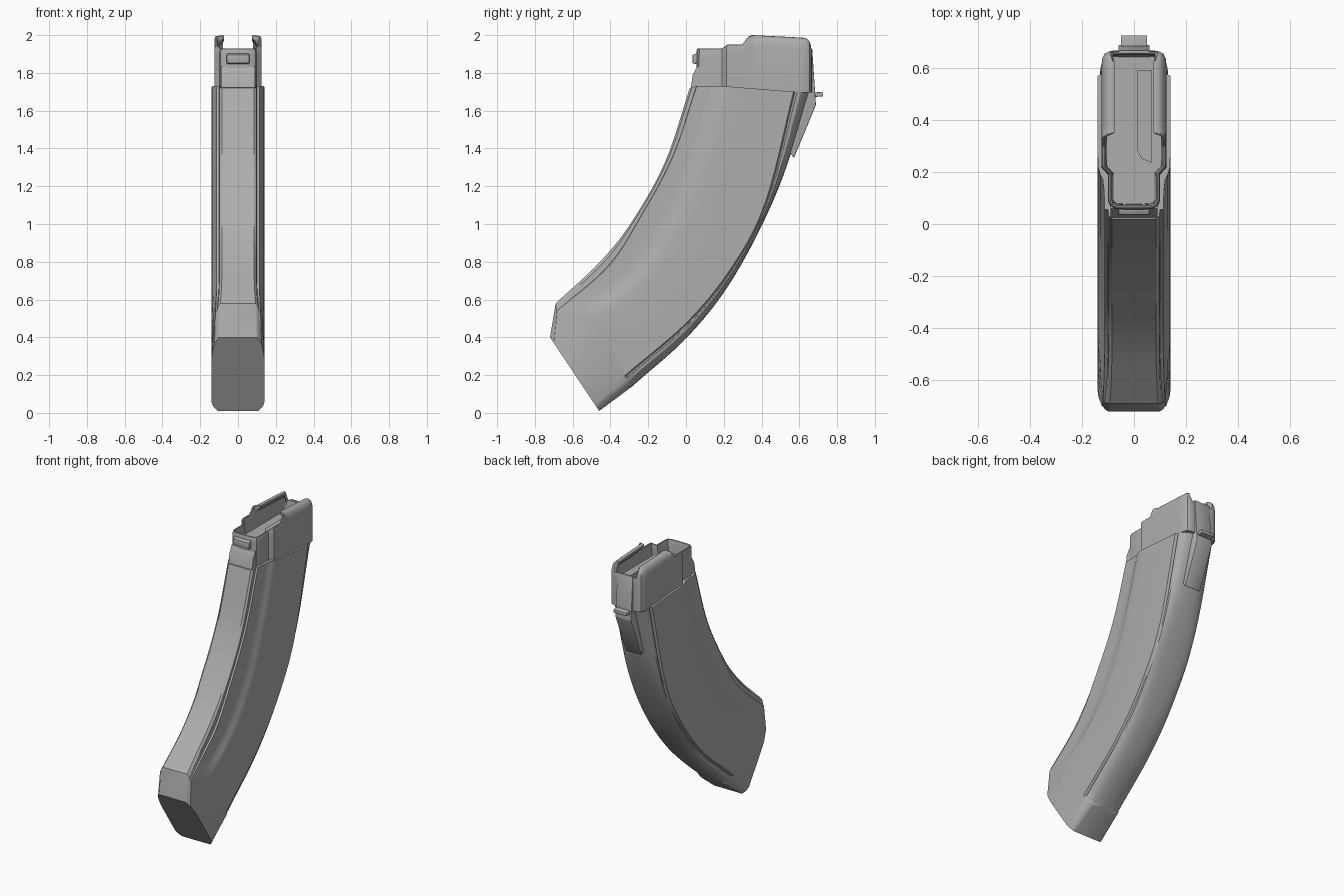
import bpy, bmesh, math
from mathutils import Vector

cube = bpy.data.objects.get("Cube")
if cube:
    bpy.data.objects.remove(cube, do_unlink=True)

steel = bpy.data.materials.new("grey_steel")
steel.use_nodes = True
GREY = (0.42, 0.42, 0.42, 1)
steel.diffuse_color = GREY
steel.node_tree.nodes["Principled BSDF"].inputs["Base Color"].default_value = GREY


def finish(name, bm, angle=30):
    bmesh.ops.recalc_face_normals(bm, faces=bm.faces)
    mesh = bpy.data.meshes.new(name)
    bm.to_mesh(mesh)
    bm.free()
    mesh.materials.append(steel)
    ob = bpy.data.objects.new(name, mesh)
    bpy.context.collection.objects.link(ob)
    bpy.ops.object.select_all(action='DESELECT')
    bpy.context.view_layer.objects.active = ob
    ob.select_set(True)
    bpy.ops.object.shade_smooth_by_angle(angle=math.radians(angle))
    return ob


def loft(rings, cap_start=True, cap_end=True):
    bm = bmesh.new()
    rows = [[bm.verts.new(p) for p in ring] for ring in rings]
    n = len(rows[0])
    for a, b in zip(rows, rows[1:]):
        for i in range(n):
            j = (i + 1) % n
            bm.faces.new((a[i], a[j], b[j], b[i]))
    if cap_start:
        bm.faces.new(rows[0])
    if cap_end:
        bm.faces.new(rows[-1])
    return bm


def prism(name, outline, x0, x1, bevel=0.0):
    """Side outline in (y, z), extruded across x."""
    bm = loft([[(x, y, z) for y, z in outline] for x in (x0, x1)])
    if bevel:
        bmesh.ops.bevel(bm, geom=bm.edges[:], offset=bevel, segments=2,
                        affect='EDGES', profile=0.5)
    return finish(name, bm)


def spline(points, t):
    """Smooth curve through the points, t from 0 to 1."""
    p = [Vector(q) for q in points]
    p = [2 * p[0] - p[1]] + p + [2 * p[-1] - p[-2]]
    u = t * (len(points) - 1)
    i = min(int(u), len(points) - 2)
    f = u - i
    a, b, c, d = p[i:i + 4]
    return 0.5 * (2 * b + (c - a) * f + (2 * a - 5 * b + 4 * c - d) * f ** 2
                  + (3 * b - a - 3 * c + d) * f ** 3)


# Lengthwise guide curves of the curved body, in (y, z), bottom to top
GUIDES = [
    [(-.69, .58), (-.455, .80), (-.285, 1.015), (-.11, 1.33), (.02, 1.72)],  # rib
    [(-.685, .54), (-.41, .78), (-.235, 1.05), (-.07, 1.36), (.055, 1.73)],  # edge
    [(-.47, .53), (-.24, .73), (-.04, 1.02), (.1, 1.39), (.2, 1.73)],        # shoulder
    [(-.31, .20), (.02, .485), (.26, .785), (.43, 1.12), (.577, 1.70)],      # groove
    [(-.285, .14), (.02, .415), (.26, .73), (.43, 1.045), (.655, 1.70)],     # back
]
GUIDES[4][3] = (.49, 1.19)
FOOT = [(-.72, .40), (-.70, .37), (-.62, .25), (-.49, .055), (-.46, .01)]

# Half cross-section: (guide position, half width on the body, half width at foot)
SECTION = [
    (0, .085, .10), (.35, .098, .11), (1, .10, .122), (1.01, .113, .124),
    (1.5, .115, .138), (1.8, .12, .14), (1.93, .13, .14), (2.05, .138, .14),
    (2.2, .14, .14), (2.98, .14, .14), (3.0, .123, .139), (3.13, .123, .138),
    (3.15, .131, .137), (3.4, .127, .133), (3.65, .112, .124),
    (3.85, .085, .115), (3.96, .05, .11), (4.0, .02, .105),
]


def body_ring(guides, fade, step):
    half = []
    for pos, wide, foot in SECTION:
        i = min(int(pos), 3)
        q = guides[i].lerp(guides[i + 1], pos - i)
        k = fade if pos < 2.5 else step
        half.append((wide + (foot - wide) * k, q.x, q.y))
    return half + [(-x, y, z) for x, y, z in reversed(half)]


foot = [Vector(p) for p in FOOT]
start = [spline(g, 0) for g in GUIDES]
near = [s.lerp(f, .06) for s, f in zip(start, foot)]
rings = [body_ring(foot, 1, 1), body_ring(near, .6, .8)]
COUNT = 28
for n in range(COUNT + 1):
    t = n / COUNT
    rings.append(body_ring([spline(g, t) for g in GUIDES],
                           .55 * max(0, 1 - t / .2) ** 2, 0))
finish("curved_body", loft(rings), 25)


# Open housing with curled lips at the top
def rim(x, y):
    if y > .61 and x < .085:
        return 1.925
    if y < .205:
        return 1.93
    if y < .30:
        return 1.95
    if y < .35:
        return 1.95 + .05 * math.sin((y - .30) / .05 * math.pi / 2)
    return 2.0 - .015 * (y - .35) / .3


half = [(.03, .055), (.07, .058), (.092, .07), (.10, .09), (.10, .19), (.124, .215)]
half += [(.125, y) for y in (.25, .298, .31, .32, .335, .35, .38, .5, .6)]
half += [(.123, .635), (.113, .655), (.095, .664), (.08, .666), (.03, .666)]
loop = half + [(-x, y) for x, y in reversed(half)]


def inset(i, amount):
    a, b = Vector(loop[i - 1]), Vector(loop[(i + 1) % len(loop)])
    d = (b - a).normalized()
    return Vector(loop[i]) + Vector((-d.y, d.x)) * amount


# (inset on the lips, inset elsewhere, drop below the rim)
WALL = [(0, 0, .06), (.004, 0, .035), (.012, .001, .015), (.026, .004, .003),
        (.040, .009, 0), (.050, .014, .003), (.050, .016, .018),
        (.036, .018, .03), (.022, .02, .05)]
rings = [[(x, y, 1.695) for x, y in loop]]
for lip, plain, drop in WALL:
    ring = []
    for i, (x, y) in enumerate(loop):
        curled = y > .34 and abs(x) > .085
        p = inset(i, lip if curled else plain)
        ring.append((p.x, p.y, rim(abs(x), y) - drop))
    rings.append(ring)
FLOOR = 1.84
rings.append([(*inset(i, .022), FLOOR) for i in range(len(loop))])
finish("top_housing", loft(rings))

# Follower ridge inside the housing
ridge = [(.012, .285), (.03, .25), (.07, .235), (.07, .59), (.012, .59)]
finish("follower_ridge", loft([[(x, y, z) for x, y in ridge]
                               for z in (FLOOR - .01, FLOOR + .05)]))

# Front ramp and small front catch
prism("front_ramp", [(.022, 1.70), (.036, 1.79), (.06, 1.835), (.08, 1.835),
                     (.08, 1.70)], -.09, .09)
prism("front_catch", [(.034, 1.85), (.034, 1.895), (.065, 1.905), (.065, 1.845)],
      -.06, .06, .006)

# Rear locking plate and lug
prism("rear_plate", [(.655, 1.93), (.668, 1.93), (.688, 1.63), (.572, 1.35),
                     (.53, 1.40), (.62, 1.70)], -.06, .06, .004)
prism("rear_lug", [(.66, 1.672), (.66, 1.70), (.725, 1.697), (.725, 1.675)],
      -.05, .05, .003)
